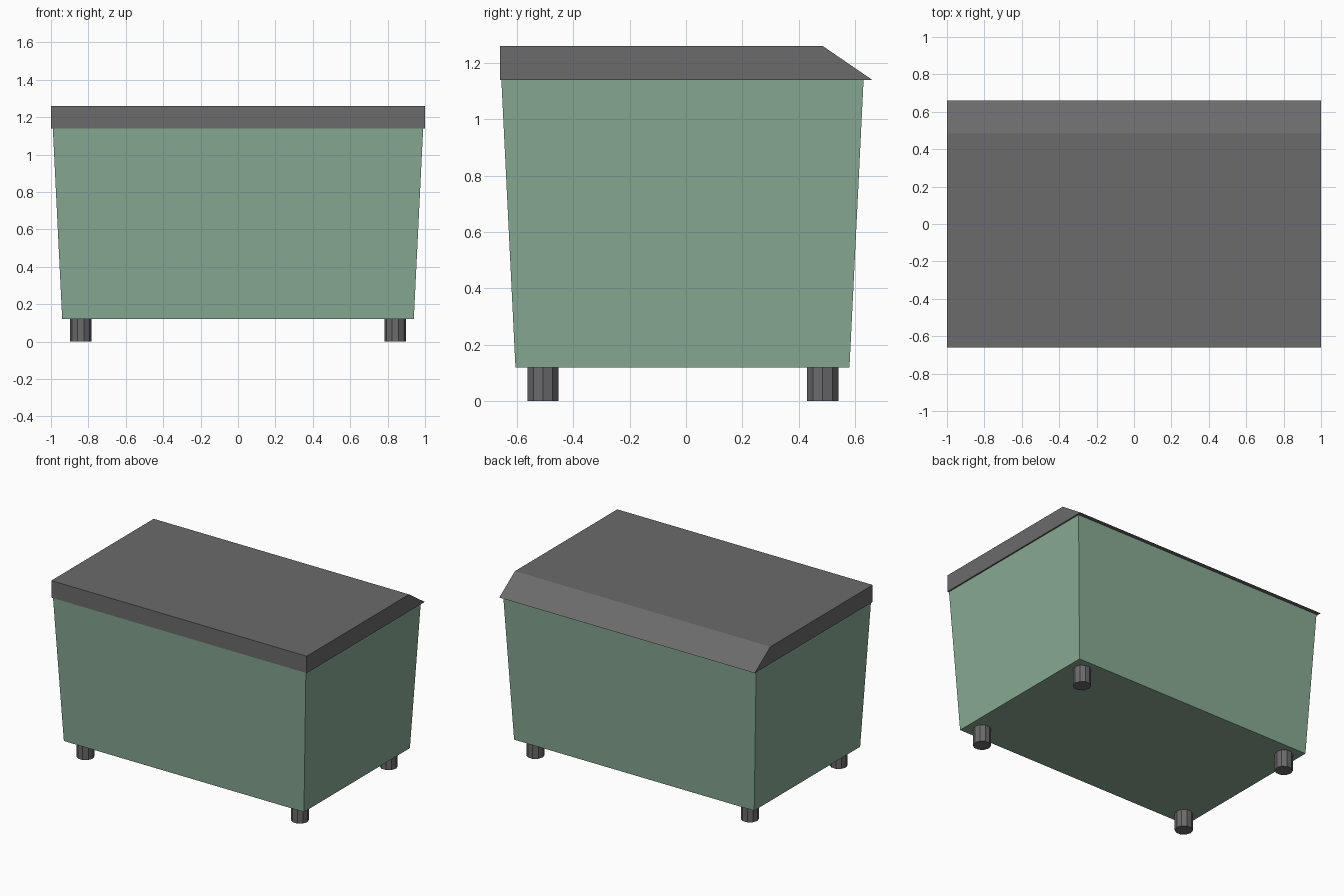
import bpy
import bmesh
import math
from mathutils import Matrix

cube = bpy.data.objects.get("Cube")
if cube:
    bpy.data.objects.remove(cube, do_unlink=True)


def make_material(name, rgb):
    mat = bpy.data.materials.new(name)
    mat.use_nodes = True
    color = (*rgb, 1.0)
    mat.diffuse_color = color
    mat.node_tree.nodes["Principled BSDF"].inputs["Base Color"].default_value = color
    return mat


def add_object(name, bm, mat):
    bmesh.ops.recalc_face_normals(bm, faces=bm.faces)
    mesh = bpy.data.meshes.new(name)
    bm.to_mesh(mesh)
    bm.free()
    mesh.materials.append(mat)
    obj = bpy.data.objects.new(name, mesh)
    bpy.context.collection.objects.link(obj)
    return obj


def tapered_box(name, mat, bottom, top):
    """Each level is (half width, front y, back y, z)."""
    bm = bmesh.new()
    bmesh.ops.create_cube(bm, size=2)
    for v in bm.verts:
        half, front, back, z = top if v.co.z > 0 else bottom
        v.co = (half * v.co.x, back if v.co.y > 0 else front, z)
    return add_object(name, bm, mat)


green = make_material("muted green", (0.25, 0.40, 0.295))
grey = make_material("dark grey", (0.145, 0.145, 0.15))

# Tapered container body
tapered_box("bin_body", green, (0.94, -0.605, 0.58, 0.12), (0.99, -0.655, 0.63, 1.14))

# Lid with a sloped back edge
tapered_box("lid", grey, (1.0, -0.66, 0.66, 1.14), (1.0, -0.66, 0.485, 1.26))

# Four ten-sided feet
for side, x in (("left", 0.84), ("right", -0.84)):
    for end, y in (("front", -0.507), ("back", 0.485)):
        bm = bmesh.new()
        place = Matrix.Translation((x, y, 0.06)) @ Matrix.Rotation(math.pi / 2, 4, "Z")
        bmesh.ops.create_cone(bm, cap_ends=True, segments=10, radius1=0.058,
                              radius2=0.058, depth=0.12, matrix=place)
        add_object(f"{end}_{side}_foot", bm, grey)
